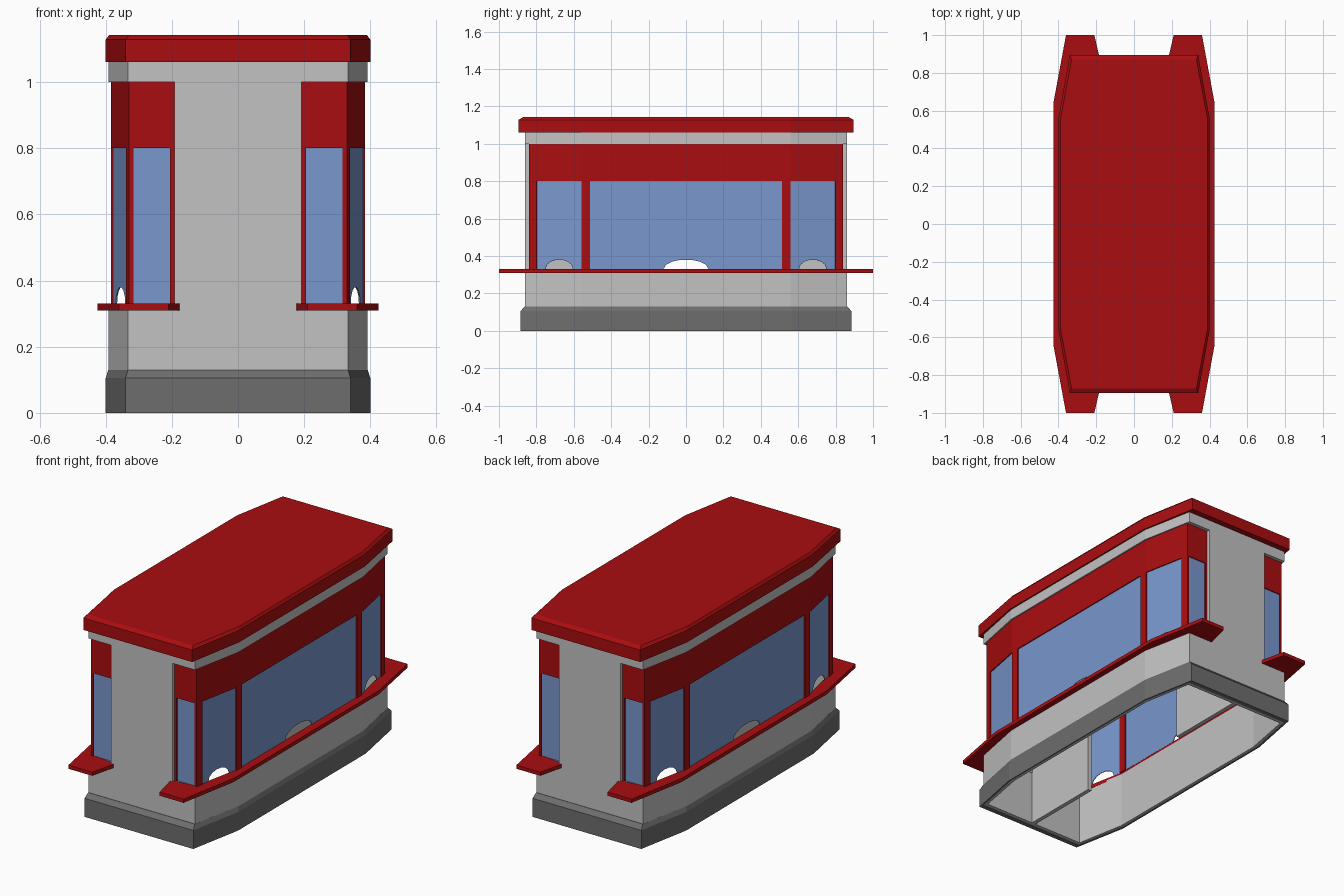
import bpy, bmesh, math
from mathutils import Vector

if "Cube" in bpy.data.objects:
    bpy.data.objects.remove(bpy.data.objects["Cube"])


def material(name, rgb):
    m = bpy.data.materials.new(name)
    m.diffuse_color = (*rgb, 1)
    m.use_nodes = True
    m.node_tree.nodes["Principled BSDF"].inputs["Base Color"].default_value = m.diffuse_color
    return m


RED = material("red", (0.40, 0.004, 0.005))
LIGHT = material("light grey", (0.54, 0.54, 0.54))
DARK = material("dark grey", (0.155, 0.155, 0.155))
BLUE = material("glass blue", (0.19, 0.31, 0.61))


def finish(name, bm, mat):
    bmesh.ops.recalc_face_normals(bm, faces=bm.faces)
    me = bpy.data.meshes.new(name)
    bm.to_mesh(me)
    bm.free()
    me.materials.append(mat)
    ob = bpy.data.objects.new(name, me)
    bpy.context.collection.objects.link(ob)
    return ob


def plan(w, d, side, length):
    """Eight-sided footprint: end half-width, end y, side x, side half-length."""
    q = [(w, -d), (side, -length), (side, length), (w, d)]
    return q + [(-x, y) for x, y in reversed(q)]


def loft(name, sections, mat, closed_loop=False):
    """Skin stacked outlines (outline, z); closed_loop makes a hollow ring."""
    bm = bmesh.new()
    rings = [[bm.verts.new((x, y, z)) for x, y in o] for o, z in sections]
    n = len(rings[0])
    pairs = list(zip(rings, rings[1:]))
    if closed_loop:
        pairs.append((rings[-1], rings[0]))
    else:
        bm.faces.new(rings[0])
        bm.faces.new(rings[-1])
    for a, b in pairs:
        for i in range(n):
            j = (i + 1) % n
            bm.faces.new((a[i], a[j], b[j], b[i]))
    return finish(name, bm, mat)


def extrude(name, pts, offset, mat):
    """Extrude a flat 3D polygon by an offset vector."""
    bm = bmesh.new()
    f = bm.faces.new([bm.verts.new(p) for p in pts])
    r = bmesh.ops.extrude_face_region(bm, geom=[f])
    vs = [v for v in r["geom"] if isinstance(v, bmesh.types.BMVert)]
    bmesh.ops.translate(bm, verts=vs, vec=offset)
    return finish(name, bm, mat)


def plate(name, a, b, s0, s1, z0, z1, mat, inset=0.0, thick=0.015, arch=0.0):
    """Upright plate on the plan line a-b, from s0 to s1 along it, with an optional arch."""
    a, b = Vector((*a, 0)), Vector((*b, 0))
    d = (b - a).normalized()
    n = Vector((-d.y, d.x, 0))
    if n.dot(a + b) > 0:
        n = -n
    prof = [(s0, z0)]
    if arch:
        c = (s0 + s1) / 2
        prof += [(c - arch * math.cos(math.pi * i / 7), z0 + 0.051 * math.sin(math.pi * i / 7))
                 for i in range(8)]
    prof += [(s1, z0), (s1, z1), (s0, z1)]
    extrude(name, [a + d * s + n * inset + Vector((0, 0, z)) for s, z in prof], n * thick, mat)


def box(name, x0, x1, y0, y1, z0, z1, mat):
    extrude(name, [(x0, y0, z0), (x1, y0, z0), (x1, y1, z0), (x0, y1, z0)],
            Vector((0, 0, z1 - z0)), mat)


wall, inner = plan(0.333, 0.86, 0.392, 0.56), plan(0.322, 0.838, 0.375, 0.55)
foot, foot_top = plan(0.34, 0.885, 0.40, 0.57), plan(0.333, 0.862, 0.392, 0.56)

# Plinth, lower wall, upper band
loft("plinth", [(foot, 0), (foot, 0.105), (foot_top, 0.13), (wall, 0.13), (wall, 0)], DARK, True)
loft("lower_wall", [(wall, 0.002), (wall, 0.32), (inner, 0.32), (inner, 0.002)], LIGHT, True)
loft("upper_band", [(wall, 1.0), (wall, 1.06), (inner, 1.06), (inner, 1.0)], LIGHT, True)

# Roof slab with bevelled upper edge
eave = plan(0.34, 0.895, 0.40, 0.56)
loft("roof", [(eave, 1.06), (eave, 1.128), (plan(0.33, 0.872, 0.39, 0.55), 1.142)], RED)

Z0, ZG, Z1 = 0.33, 0.80, 1.0
for sy, end in ((-1, "front"), (1, "back")):
    # Plain end wall and the lengthwise partition behind it
    box(end + "_end_wall", -0.192, 0.192, sy * 0.86, sy * 0.835, 0.31, 1.0, LIGHT)
    box(end + "_partition", -0.012, 0.012, sy * 0.84, sy * 0.37, 0.002, 1.06, LIGHT)

for sx, side in ((-1, "left"), (1, "right")):
    # Service shelf wrapping around the side and both corners
    half = [(0.425, 0.65), (0.36, 1.0), (0.21, 1.0), (0.175, 0.85), (0.32, 0.83), (0.375, 0.56)]
    shelf = half + [(x, -y) for x, y in reversed(half)]
    extrude(side + "_shelf", [(sx * x, y, 0.31) for x, y in shelf], Vector((0, 0, 0.021)), RED)

    # Long side window
    a, b = (sx * 0.384, -0.56), (sx * 0.384, 0.56)
    plate(side + "_header", a, b, 0, 1.12, ZG, Z1, RED)
    plate(side + "_post_a", a, b, 0, 0.046, Z0, ZG, RED)
    plate(side + "_post_b", a, b, 1.074, 1.12, Z0, ZG, RED)
    plate(side + "_glass", a, b, 0.046, 1.074, Z0, ZG, BLUE, 0.006, 0.004, 0.12)

    for sy, end in ((-1, "front"), (1, "back")):
        tag = side + "_" + end
        # Slanted corner window
        a, b = (sx * 0.33, sy * 0.84), (sx * 0.384, sy * 0.56)
        length = math.dist(a, b)
        plate(tag + "_slant_header", a, b, 0, length, ZG, Z1, RED)
        plate(tag + "_slant_post", a, b, 0, 0.042, Z0, ZG, RED)
        plate(tag + "_slant_glass", a, b, 0.042, length, Z0, ZG, BLUE, 0.006, 0.004, 0.075)
        # Narrow end window
        a, b = (sx * 0.19, sy * 0.84), (sx * 0.33, sy * 0.84)
        plate(tag + "_end_header", a, b, 0, 0.14, ZG, Z1, RED)
        plate(tag + "_end_post_a", a, b, 0, 0.015, Z0, ZG, RED)
        plate(tag + "_end_post_b", a, b, 0.128, 0.14, Z0, ZG, RED)
        plate(tag + "_end_glass", a, b, 0.015, 0.128, Z0, ZG, BLUE, 0.006, 0.004)
